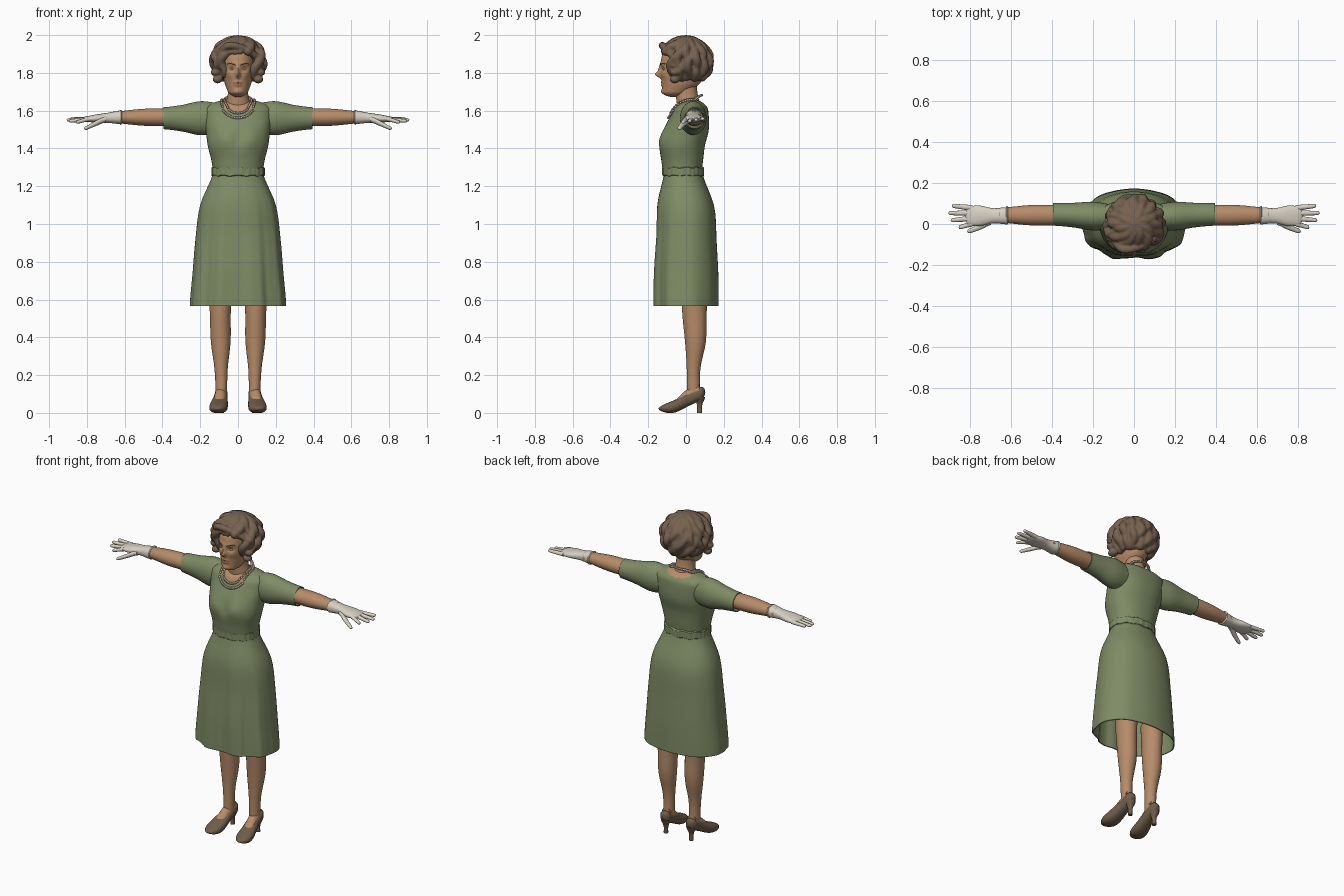
import bpy, bmesh, math
from math import sin, cos, tau, pi
from mathutils import Vector, Matrix
from mathutils.bvhtree import BVHTree

if "Cube" in bpy.data.objects:
    bpy.data.objects.remove(bpy.data.objects["Cube"])


def material(name, *rgb):
    mat = bpy.data.materials.new(name)
    mat.use_nodes = True
    mat.diffuse_color = (*rgb, 1)
    mat.node_tree.nodes["Principled BSDF"].inputs["Base Color"].default_value = (*rgb, 1)
    return mat


GREEN = material("green cloth", .21, .26, .13)
SKIN = material("skin", .47, .26, .14)
HAIR = material("brown hair", .18, .12, .08)
GLOVE = material("cream glove", .68, .63, .54)
LEATHER = material("brown leather", .16, .11, .07)
PEARL = material("pearl", .58, .5, .4)
LIPS = material("lips", .36, .16, .1)
EYE = material("eye white", .58, .46, .36)


def finish(name, bm, mat, side=1):
    """Turn a bmesh into a smooth object; side -1 reflects it in x."""
    bmesh.ops.scale(bm, vec=(side, 1, 1), verts=bm.verts)
    bmesh.ops.recalc_face_normals(bm, faces=bm.faces)
    mesh = bpy.data.meshes.new(name)
    bm.to_mesh(mesh)
    bm.free()
    mesh.shade_smooth()
    mesh.set_sharp_from_angle(angle=math.radians(50))
    mesh.materials.append(mat)
    ob = bpy.data.objects.new(name, mesh)
    bpy.context.scene.collection.objects.link(ob)
    return ob


def blend(values, u):
    """Smooth curve through evenly spaced values; a single number stays constant."""
    if not isinstance(values, tuple):
        return values
    last = len(values) - 1
    i = min(int(u * last), last - 1)
    t = u * last - i
    a, b, c, d = (values[max(0, min(last, i + k))] for k in (-1, 0, 1, 2))
    return b + t / 2 * (c - a + t * (2 * a - 5 * b + 4 * c - d + t * (3 * (b - c) + d - a)))


def rounding(distance, length):
    """Radius factor that closes an end with an elliptical tip."""
    if distance >= length:
        return 1
    return max(.02, math.sqrt(1 - (1 - distance / length) ** 2))


def loft(name, mat, axis, span, a, ra, b, rb, power=2, seg=32, steps=24,
         head_tip=0, tail_tip=0, warp=None, caps=True, side=1):
    """Skin rings along an axis; centres a, b and radii ra, rb follow smooth curves."""
    bm = bmesh.new()
    loops = []
    for step in range(steps + 1):
        u = (1 - cos(pi * step / steps)) / 2
        t = span[0] + (span[1] - span[0]) * u
        tip = rounding(u, head_tip) * rounding(1 - u, tail_tip)
        loop = []
        for k in range(seg):
            th = tau * k / seg
            c, s = cos(th), sin(th)
            p = blend(a, u) + tip * blend(ra, u) * math.copysign(abs(c) ** (2 / power), c)
            q = blend(b, u) + tip * blend(rb, u) * math.copysign(abs(s) ** (2 / power), s)
            v = Vector({"X": (t, p, q), "Y": (p, t, q), "Z": (p, q, t)}[axis])
            loop.append(bm.verts.new(warp(v, th) if warp else v))
        loops.append(loop)
    for low, high in zip(loops, loops[1:]):
        for k in range(seg):
            bm.faces.new((low[k - 1], low[k], high[k], high[k - 1]))
    if caps:
        bm.faces.new(loops[0])
        bm.faces.new(loops[-1])
    return finish(name, bm, mat, side)


def pair(name, *args, **options):
    return [loft(label + name, *args, side=s, **options) for label, s in SIDES]


def thicken(ob):
    ob.modifiers.new("thickness", "SOLIDIFY").thickness = .006


def paint(ob, mat, rule):
    ob.data.materials.append(mat)
    for face in ob.data.polygons:
        if rule(face.center):
            face.material_index = 1


def sculpt(*bumps):
    """Push the front forward with mirrored soft bumps: x, z, width, height, depth."""
    def warp(v, th):
        if sin(th) < 0:
            v.y -= sum(depth * math.exp(-((abs(v.x) - x) / w) ** 2 - ((v.z - z) / h) ** 2)
                       for x, z, w, h, depth in bumps)
        return v
    return warp


def tree_of(ob):
    return BVHTree.FromPolygons([v.co for v in ob.data.vertices],
                                [p.vertices for p in ob.data.polygons])


def ball(bm, centre, *size):
    size = size if len(size) == 3 else size * 3
    place = Matrix.Translation(centre) @ Matrix.Diagonal((*size, 1))
    bmesh.ops.create_icosphere(bm, subdivisions=2, radius=1, matrix=place)


SIDES = (("left_", 1), ("right_", -1))

# Bodice, with bare skin inside the round neckline
bodice = loft("bodice", GREEN, "Z", (1.25, 1.66), 0, (.13, .14, .16, .17, .18, .18),
              (-.02, -.02, -.02, 0, .02, .03), (.1, .11, .12, .12, .1, .08),
              power=2.25, seg=128, steps=72, tail_tip=.14,
              warp=sculpt((.07, 1.45, .05, .05, .012), (0, 1.45, .03, .05, -.006)))


def in_neckline(c):
    drop = .075 if c.y < .02 else .03
    return (c.x / .09) ** 2 + ((c.z - 1.66) / drop) ** 2 < 1


paint(bodice, SKIN, in_neckline)


# Skirt with soft pleats that deepen towards the hem and the front
def pleats(v, th):
    depth = max(0, min(1, (1.24 - v.z) / .6))
    front = max(0, -sin(th))
    fold = .008 * front * cos(23 * th) - (.006 + .036 * front) * cos(9 * (th + pi / 2))
    v.xy *= 1 + depth * fold
    return v


skirt = loft("skirt", GREEN, "Z", (.565, 1.28), 0, (.255, .24, .225, .2, .13),
             (0, 0, 0, -.015), (.172, .17, .16, .15, .1),
             power=2.25, seg=160, warp=pleats, caps=False)
thicken(skirt)


# Gathered waistband
def gathers(v, th):
    v.xy *= 1 + .009 * cos(26 * th) + .006 * cos(17 * th + 1)
    v.z += .003 * sin(11 * th)
    return v


loft("waistband", GREEN, "Z", (1.245, 1.31), 0, .14, -.015, .11,
     power=2.2, seg=128, head_tip=.2, tail_tip=.2, warp=gathers)

# Sleeves and arms
for sleeve in pair("sleeve", GREEN, "X", (.1, .395), (.035, .047), (.06, .07, .06, .055),
                   1.56, (.08, .09, .07, .058), caps=False):
    thicken(sleeve)
pair("arm", SKIN, "X", (.33, .66), .043, (.05, .05, .036), 1.565, (.046, .045, .03))

# Gloves: hand, rolled cuff, spread fingers and thumb
pair("glove", GLOVE, "X", (.62, .825), .04, (.042, .037, .05, .045),
     (1.565, 1.555), (.036, .027, .021, .012), power=2.3, tail_tip=.1)
pair("glove_cuff", GLOVE, "X", (.61, .63), .043, .046, 1.565, .04, head_tip=.5, tail_tip=.5)
for i, name in enumerate(("index", "middle", "ring", "little")):
    spread = i - 1.5
    tip = .907 - .014 * (spread - .4) ** 2
    pair(name + "_finger", GLOVE, "X", (.79, tip), (.04 + .026 * spread, .036 + .035 * spread),
         (.014, .01), (1.555, 1.548 + .006 * spread), (.012, .009), seg=16, tail_tip=.1)
pair("thumb", GLOVE, "X", (.7, .815), (.015, -.015, -.036), (.02, .011),
     (1.555, 1.53, 1.505), (.017, .01), seg=16, tail_tip=.12)

# Legs and insteps
pair("leg", SKIN, "Z", (.09, .66), (.088, .095), (.03, .035, .052, .055, .06),
     (.04, .04, .05, .045, .045), (.035, .036, .055, .064, .07))
pair("foot", SKIN, "Y", (-.08, .07), (.104, .094, .088), .03, (.035, .08, .12), (.015, .036, .035))

# Court shoes with slim heels
pair("shoe", LEATHER, "Y", (-.145, .102), (.108, .102, .092, .088), (.045, .048, .037, .032),
     (.022, .034, .075, .11), (.02, .033, .036, .036), power=2.4, head_tip=.25, tail_tip=.12)
pair("shoe_heel", LEATHER, "Z", (0, .085), .088, (.013, .014, .03), .072, (.013, .014, .03))

# Neck and sculpted head
loft("neck", SKIN, "Z", (1.6, 1.76), 0, (.075, .055, .052), (.02, .005, 0), (.066, .058, .056))
face = sculpt((0, 1.79, .01, .014, .024), (0, 1.81, .01, .03, .012), (.033, 1.82, .016, .012, -.01),
              (.03, 1.847, .03, .01, .004), (.047, 1.79, .02, .02, .005), (0, 1.75, .02, .006, .006),
              (0, 1.734, .02, .006, .007), (0, 1.7, .02, .015, .007))
head = loft("head", SKIN, "Z", (1.672, 1.96), 0, (.045, .07, .083, .082, .07),
            (-.065, -.027, -.015, -.01, 0), (.06, .1, .12, .118, .1),
            power=2.15, seg=128, steps=80, head_tip=.1, tail_tip=.25, warp=face)
paint(head, LIPS, lambda c: c.y < -.08 and (c.x / .026) ** 2 + ((c.z - 1.742) / .012) ** 2 < 1)
head_tree = tree_of(head)


def on_face(x, z):
    return head_tree.ray_cast(Vector((x, -1, z)), Vector((0, 1, 0)))[0]


# Eyes, irises and brows
for label, s in SIDES:
    for part, size, mat in (("eye", (.013, .005, .006), EYE), ("iris", (.004, .007, .004), HAIR)):
        bm = bmesh.new()
        ball(bm, on_face(s * .033, 1.82), *size)
        finish(label + part, bm, mat)
    bm = bmesh.new()
    for k in range(12):
        u = k / 11
        ball(bm, on_face(s * (.016 + .038 * u), 1.842 + .008 * sin(2.3 * u)), .004, .002, .003)
    finish(label + "brow", bm, HAIR)

# Hair: a cap under wavy locks swirling from the crown, fused into one surface
bm = bmesh.new()
ball(bm, (0, .025, 1.862), .13, .115, .122)
locks = 26
for i in range(locks):
    around = tau * (i + .5) / locks
    front = cos(around)
    end = 1.1 if front > .8 else 2.25 if front > .3 else 2.4
    steps = int(end * 14)
    for k in range(steps + 1):
        down = end * k / steps
        turn = around + .55 * (1 - down / end) + .1 * sin(5.5 * down + 2.4 * i)
        reach = sin(down) * (1 + .05 * sin(6 * down + 1.7 * i))
        ball(bm, (.129 * reach * sin(turn), -.002 - .127 * reach * cos(turn),
                  1.862 + .114 * cos(down)), .0215 + .004 * sin(4 * down + 2.1 * i))

# Sweeps over the brow and curls beside the cheeks
for reach in (.14, -.055):
    for k in range(15):
        u = k / 14
        ball(bm, (reach * u - .045, .055 * u * u - .125, 1.945 - .057 * u * u), .02)
for label, s in SIDES:
    for k in range(4):
        ball(bm, (s * (.108 + .01 * (k % 2)), -.06, 1.765 + .038 * k), .027, .027, .021)
hair = finish("hair", bm, HAIR)
fuse = hair.modifiers.new("fuse", "REMESH")
fuse.mode = "VOXEL"
fuse.voxel_size = .005
fuse.use_smooth_shade = True
hair.modifiers.new("soften", "SMOOTH").iterations = 2

# Two pearl strands resting on the chest
bodice_tree = tree_of(bodice)
for name, drop, half in (("outer_pearls", .137, .084), ("inner_pearls", .104, .07)):
    bm = bmesh.new()
    count = int(half * 760)
    for k in range(count):
        turn = tau * k / count
        front = (1 + cos(turn)) / 2
        p = Vector((half * sin(turn), .012 - .072 * cos(turn), 1.682 - drop * front ** 1.3))
        hit, normal, *rest = bodice_tree.find_nearest(p)
        if (p - hit).dot(normal) < .006:
            p = hit + normal * .005
        ball(bm, p, .0068)
    finish(name, bm, PEARL)
